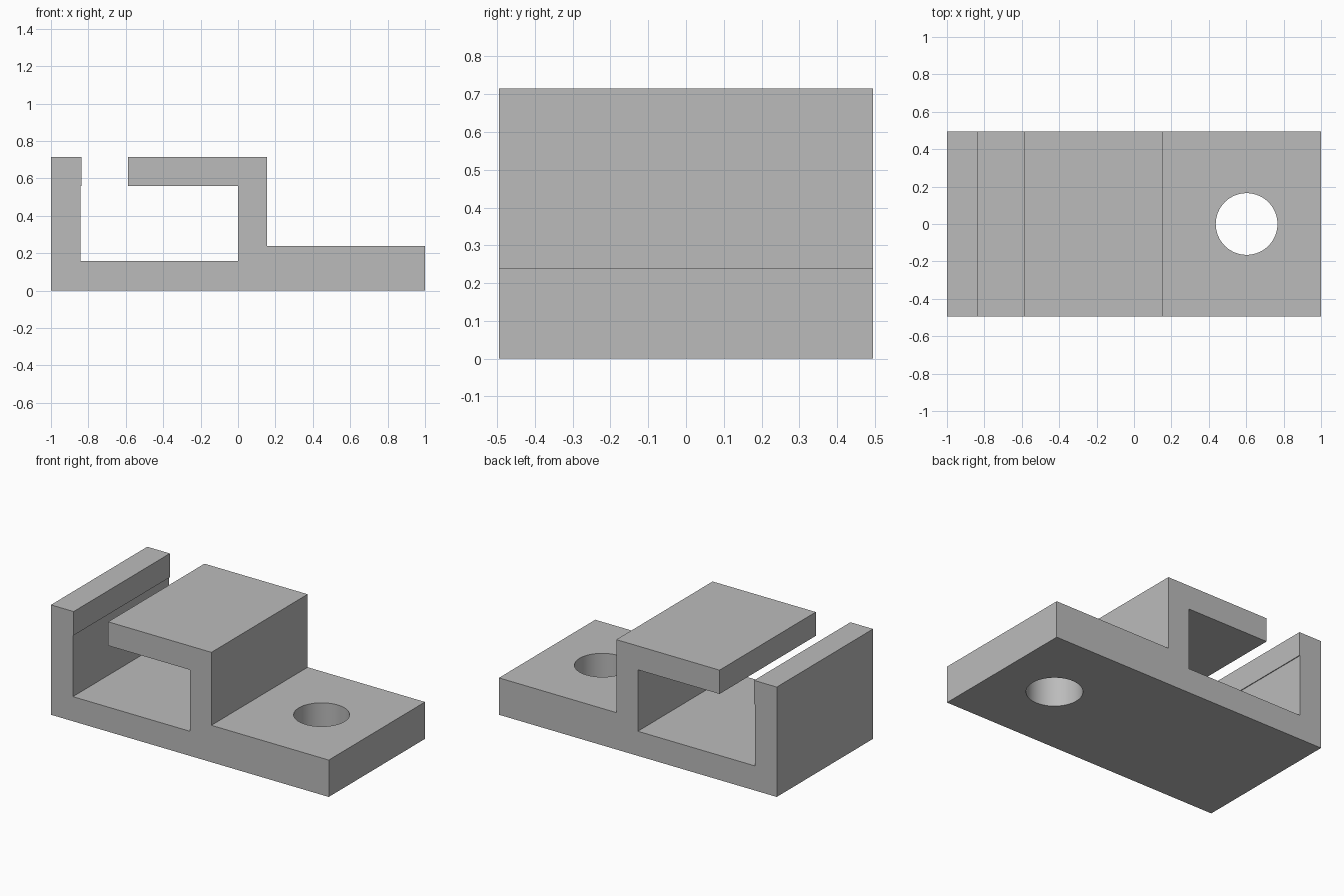
import bpy
import bmesh
from mathutils import Matrix

cube = bpy.data.objects.get("Cube")
if cube:
    bpy.data.objects.remove(cube, do_unlink=True)

HALF_WIDTH = 0.495

# Plain grey material
grey = bpy.data.materials.new("light grey")
grey.use_nodes = True
colour = (0.5, 0.5, 0.5, 1)
grey.diffuse_color = colour
grey.node_tree.nodes["Principled BSDF"].inputs["Base Color"].default_value = colour


def add_object(name, bm):
    bmesh.ops.recalc_face_normals(bm, faces=bm.faces)
    mesh = bpy.data.meshes.new(name)
    bm.to_mesh(mesh)
    bm.free()
    mesh.materials.append(grey)
    obj = bpy.data.objects.new(name, mesh)
    bpy.context.collection.objects.link(obj)
    return obj


# Bracket: side profile (x, z) extruded across the width
profile = [(-1, 0), (1, 0), (1, 0.24), (0.155, 0.24), (0.155, 0.715),
           (-0.588, 0.715), (-0.588, 0.56), (0, 0.56), (0, 0.16),
           (-0.842, 0.16), (-0.842, 0.56), (-0.837, 0.56),
           (-0.837, 0.715), (-1, 0.715)]
bm = bmesh.new()
face = bm.faces.new([bm.verts.new((x, -HALF_WIDTH, z)) for x, z in profile])
side = bmesh.ops.extrude_face_region(bm, geom=[face])["geom"]
bmesh.ops.translate(bm, vec=(0, 2 * HALF_WIDTH, 0),
                    verts=[v for v in side if isinstance(v, bmesh.types.BMVert)])
bracket = add_object("clamp_bracket", bm)

# Round bolt hole through the flange
bm = bmesh.new()
bmesh.ops.create_cone(bm, cap_ends=True, segments=64, radius1=0.165,
                      radius2=0.165, depth=1,
                      matrix=Matrix.Translation((0.602, 0, 0)))
cutter = add_object("bolt_hole_cutter", bm)
cutter.hide_render = True

hole = bracket.modifiers.new("bolt_hole", 'BOOLEAN')
hole.operation = 'DIFFERENCE'
hole.solver = 'EXACT'
hole.object = cutter

# Apply the cut, drop the cutter and smooth the hole wall
bpy.ops.object.select_all(action='DESELECT')
bracket.select_set(True)
bpy.context.view_layer.objects.active = bracket
bpy.ops.object.modifier_apply(modifier=hole.name)
bpy.data.objects.remove(cutter, do_unlink=True)
bpy.ops.object.shade_smooth_by_angle()
